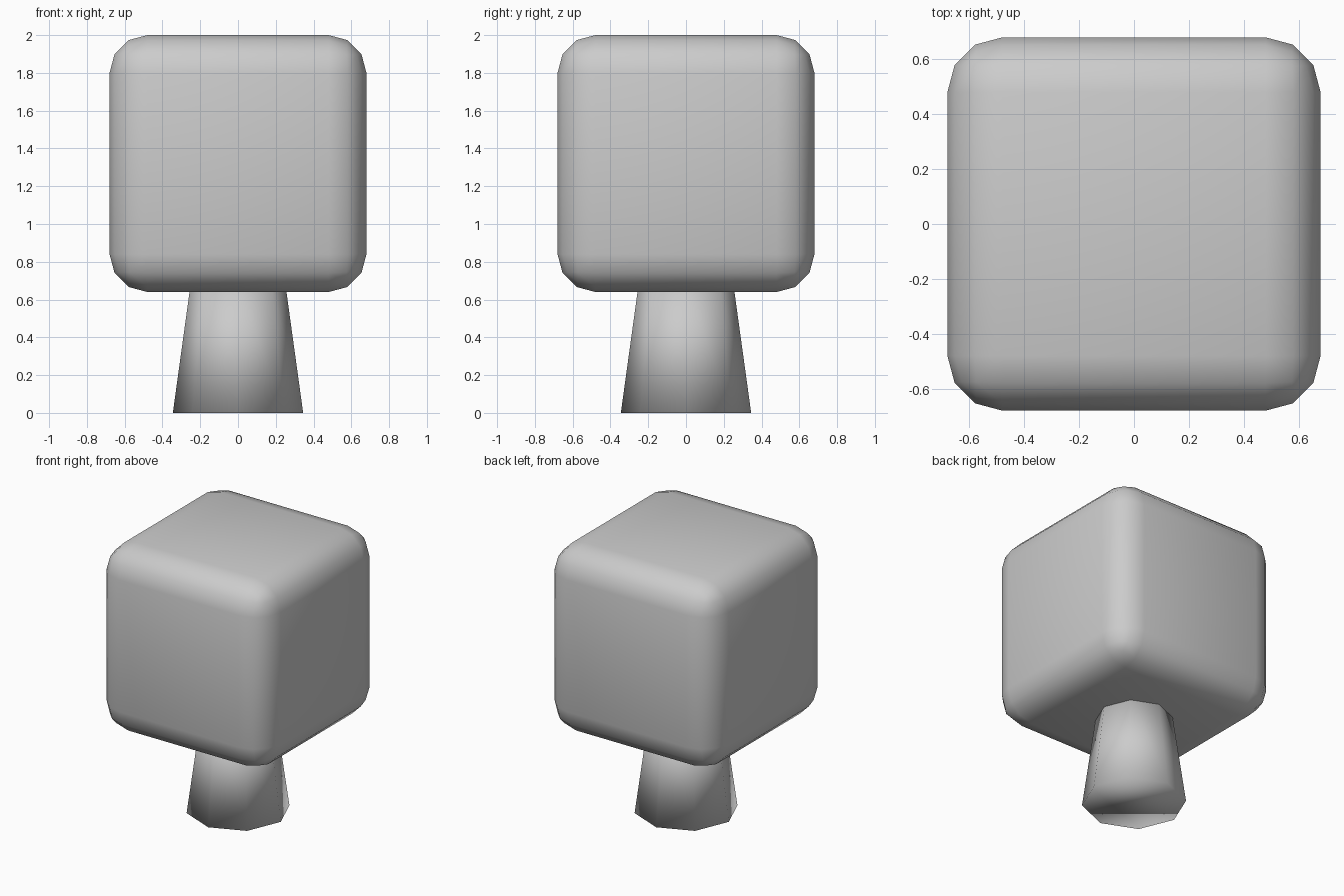
import bpy

if "Cube" in bpy.data.objects:
    bpy.data.objects.remove(bpy.data.objects["Cube"])

# Tapered eight-sided trunk, its top tucked into the crown
Z_TOP = 0.68
bpy.ops.mesh.primitive_cone_add(vertices=8, radius1=0.345, radius2=0.251,
                                depth=Z_TOP, location=(0, 0, Z_TOP / 2))
trunk = bpy.context.object
trunk.name = "trunk"
bpy.ops.object.shade_smooth()

# Rounded cube crown
bpy.ops.mesh.primitive_cube_add(size=1.36, location=(0, 0, 1.32))
crown = bpy.context.object
crown.name = "crown"
bevel = crown.modifiers.new("rounded_edges", 'BEVEL')
bevel.width = 0.2
bevel.segments = 3
bevel.limit_method = 'NONE'
bpy.ops.object.shade_smooth()
